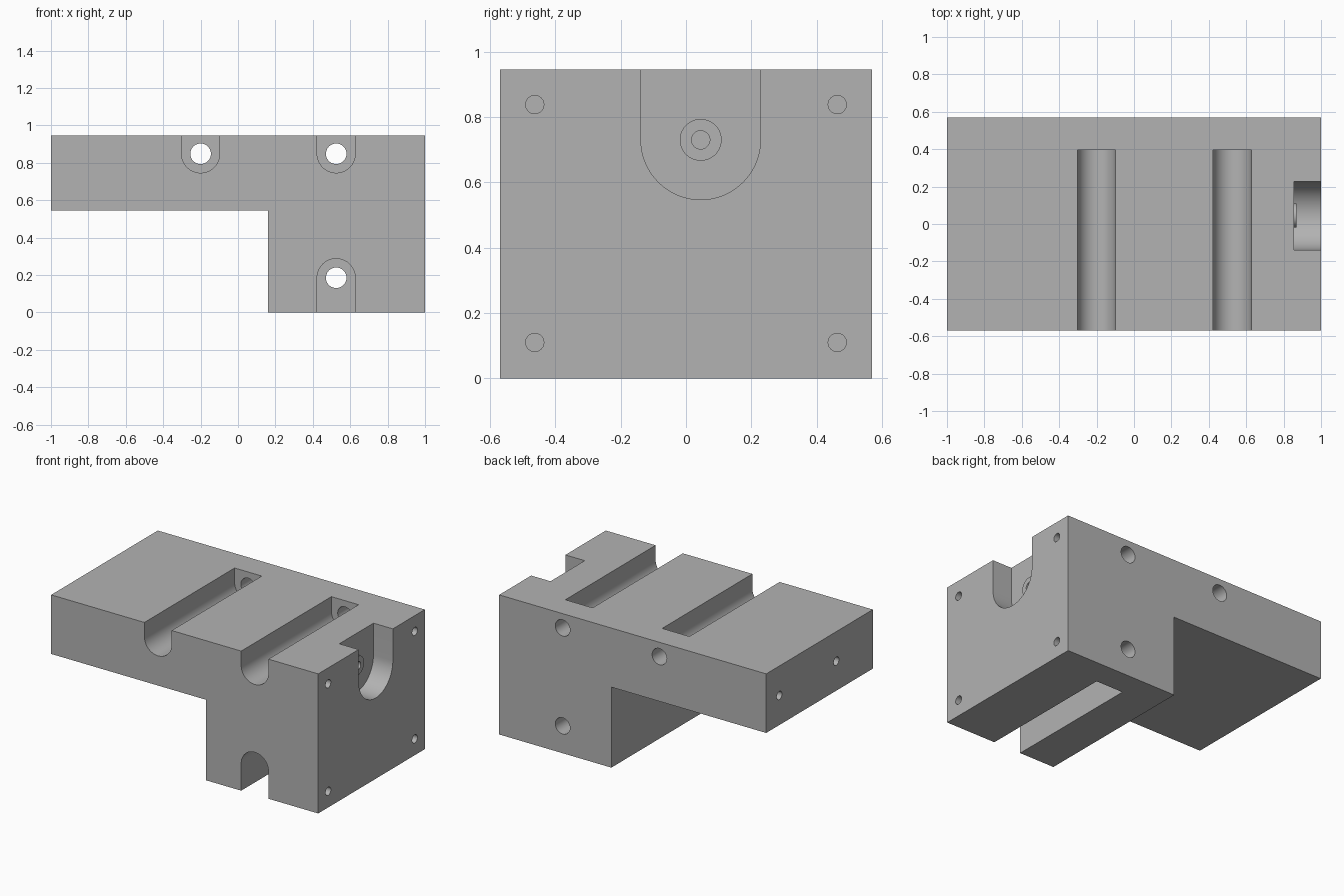
import bpy, bmesh
from math import pi, cos, sin
from mathutils import Vector

default = bpy.data.objects.get("Cube")
if default:
    bpy.data.objects.remove(default, do_unlink=True)

grey = bpy.data.materials.new("plain_grey")
grey.use_nodes = True
colour = (0.45, 0.45, 0.45, 1)
grey.diffuse_color = colour
grey.node_tree.nodes["Principled BSDF"].inputs["Base Color"].default_value = colour

HALF_Y, TOP = 0.57, 0.945


def prism(name, profile, axis, start, end):
    """Extrude a (horizontal, z) profile along x or y."""
    def place(u, z, d):
        return Vector((u, d, z)) if axis == 'y' else Vector((d, u, z))
    bm = bmesh.new()
    face = bm.faces.new([bm.verts.new(place(u, z, start)) for u, z in profile])
    moved = bmesh.ops.extrude_face_region(bm, geom=[face])['geom']
    bmesh.ops.translate(bm, vec=place(0, 0, end - start),
                        verts=[v for v in moved if isinstance(v, bmesh.types.BMVert)])
    bmesh.ops.recalc_face_normals(bm, faces=bm.faces)
    mesh = bpy.data.meshes.new(name)
    bm.to_mesh(mesh)
    bm.free()
    mesh.materials.append(grey)
    obj = bpy.data.objects.new(name, mesh)
    bpy.context.collection.objects.link(obj)
    return obj


def circle(u, z, r, n=40):
    return [(u + r * cos(2 * pi * i / n), z + r * sin(2 * pi * i / n)) for i in range(n)]


def u_shape(u, z, r, open_z, n=32):
    """Half round at (u, z) with straight sides running to open_z."""
    s = 1 if open_z < z else -1
    arc = [(u + r * cos(pi * i / n), z + s * r * sin(pi * i / n)) for i in range(n + 1)]
    return arc + [(u - r, open_z), (u + r, open_z)]


# L-shaped block
block = prism("mounting_block", [(-1, 0.545), (0.16, 0.545), (0.16, 0), (1, 0),
                                 (1, TOP), (-1, TOP)], 'y', -HALF_Y, HALF_Y)


def combine(tool, operation='DIFFERENCE'):
    tool.hide_render = True
    mod = block.modifiers.new(tool.name, 'BOOLEAN')
    mod.operation, mod.solver, mod.object = operation, 'EXACT', tool
    bpy.context.view_layer.objects.active = block
    bpy.ops.object.modifier_apply(modifier=mod.name)
    bpy.data.objects.remove(tool, do_unlink=True)


# Bolt slots from the front, each with a hole through the back wall
for x, z, open_z in [(-0.2, 0.848, 1.1), (0.525, 0.848, 1.1), (0.525, 0.185, -0.1)]:
    combine(prism("slot_cutter", u_shape(x, z, 0.102, open_z), 'y', -0.7, 0.395))
    combine(prism("bolt_hole_cutter", circle(x, z, 0.055), 'y', 0.3, 0.7))

# Side pocket with a raised, drilled boss
combine(prism("pocket_cutter", u_shape(0.045, 0.73, 0.183, 1.1), 'x', 0.855, 1.1))
combine(prism("boss", circle(0.045, 0.73, 0.064), 'x', 0.83, 0.868), 'UNION')
combine(prism("boss_hole_cutter", circle(0.045, 0.73, 0.028), 'x', 0.66, 0.95))

# Blind screw holes in the right and left ends
for y in (-0.463, 0.463):
    for z in (0.11, 0.838):
        combine(prism("screw_hole_cutter", circle(y, z, 0.028, 24), 'x', 0.75, 1.1))
for y in (-0.18, 0.43):
    combine(prism("screw_hole_cutter", circle(y, 0.745, 0.028, 24), 'x', -1.1, -0.75))

bpy.ops.object.select_all(action='DESELECT')
block.select_set(True)
bpy.context.view_layer.objects.active = block
bpy.ops.object.shade_smooth_by_angle(angle=pi / 6)
